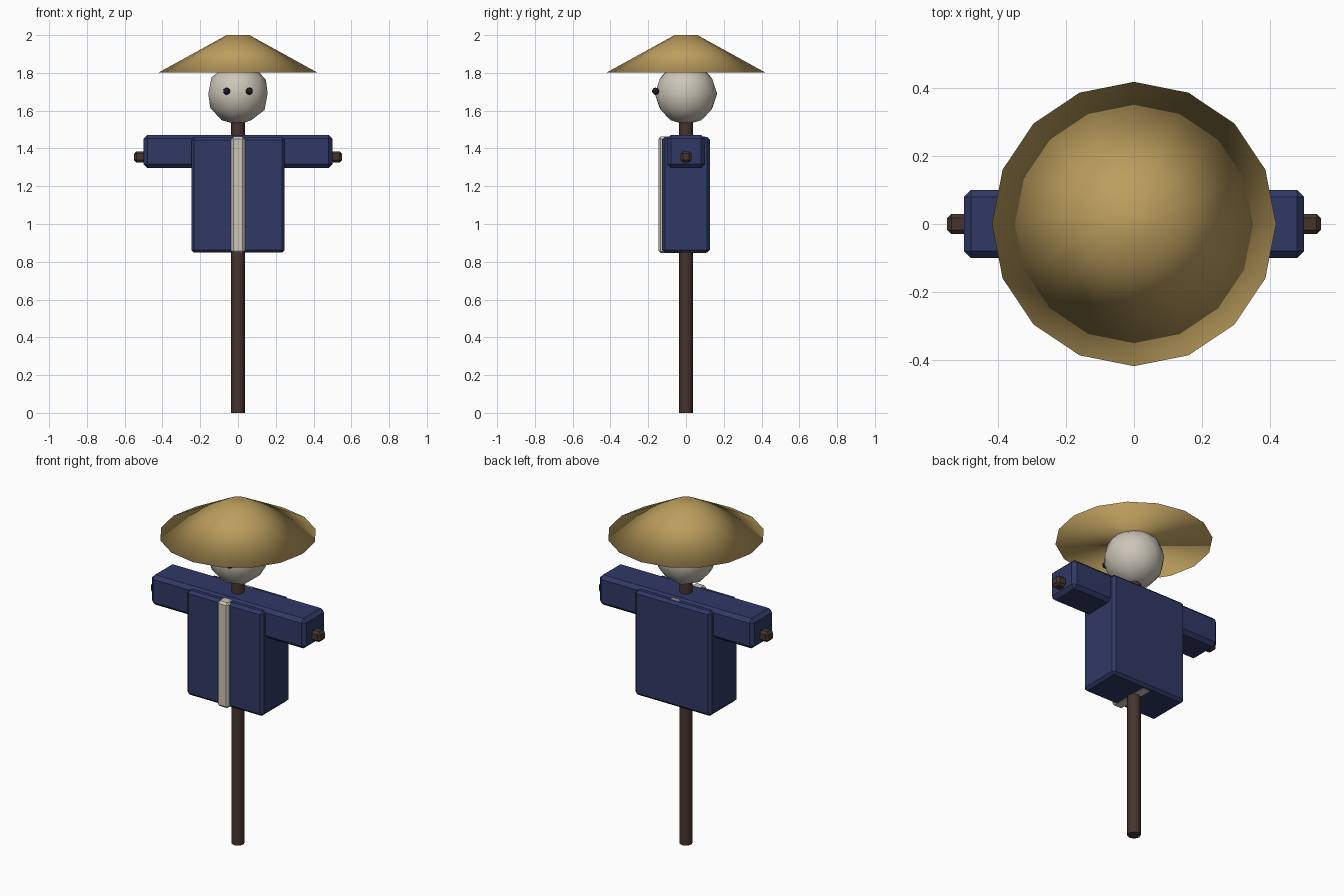
import bpy

if "Cube" in bpy.data.objects:
    bpy.data.objects.remove(bpy.data.objects["Cube"])


def material(name, rgb):
    m = bpy.data.materials.new(name)
    m.diffuse_color = (*rgb, 1)
    m.use_nodes = True
    m.node_tree.nodes["Principled BSDF"].inputs["Base Color"].default_value = m.diffuse_color
    return m


WOOD = material("dark_wood", (0.06, 0.035, 0.028))
BLUE = material("blue_cloth", (0.03, 0.04, 0.13))
CREAM = material("cream_cloth", (0.6, 0.56, 0.48))
STRAW = material("straw", (0.5, 0.34, 0.11))
BLACK = material("black", (0.01, 0.01, 0.01))


def finish(name, mat, smooth=False):
    ob = bpy.context.object
    ob.name = name
    ob.data.materials.append(mat)
    if smooth:
        bpy.ops.object.shade_smooth()
    return ob


def box(name, lo, hi, bevel, mat):
    """Box between two corners with chamfered edges."""
    bpy.ops.mesh.primitive_cube_add(size=1, location=[(a + b) / 2 for a, b in zip(lo, hi)])
    bpy.context.object.scale = [b - a for a, b in zip(lo, hi)]
    bpy.ops.object.transform_apply(location=False, rotation=False, scale=True)
    ob = finish(name, mat)
    mod = ob.modifiers.new("chamfer", "BEVEL")
    mod.width = bevel
    mod.segments = 1
    return ob


# wooden frame
bpy.ops.mesh.primitive_cylinder_add(vertices=8, radius=0.036, depth=1.6, location=(0, 0, 0.8))
finish("pole", WOOD)
bpy.ops.object.shade_smooth_by_angle(angle=0.9)
box("crossbar", (-0.55, -0.03, 1.325), (0.55, 0.03, 1.385), 0.013, WOOD)

# coat: torso, sleeves and the pale centre strip running through it
box("coat_body", (-0.247, -0.127, 0.848), (0.247, 0.127, 1.46), 0.015, BLUE)
box("sleeves", (-0.5, -0.1, 1.297), (0.5, 0.1, 1.472), 0.02, BLUE)
box("coat_strip", (-0.036, -0.146, 0.846), (0.036, 0.115, 1.463), 0.012, CREAM)

# head and eyes
bpy.ops.mesh.primitive_ico_sphere_add(subdivisions=2, radius=0.165, location=(0, 0, 1.69))
finish("head", CREAM, True)
for side, x in (("left", 0.06), ("right", -0.06)):
    bpy.ops.mesh.primitive_ico_sphere_add(subdivisions=2, radius=0.019, location=(x, -0.161, 1.703))
    finish(side + "_eye", BLACK, True)

# wide straw hat, closed and fully smooth shaded
bpy.ops.mesh.primitive_cone_add(vertices=16, radius1=0.418, radius2=0.06, depth=0.197,
                                location=(0, 0, 1.9015))
finish("straw_hat", STRAW, True)
